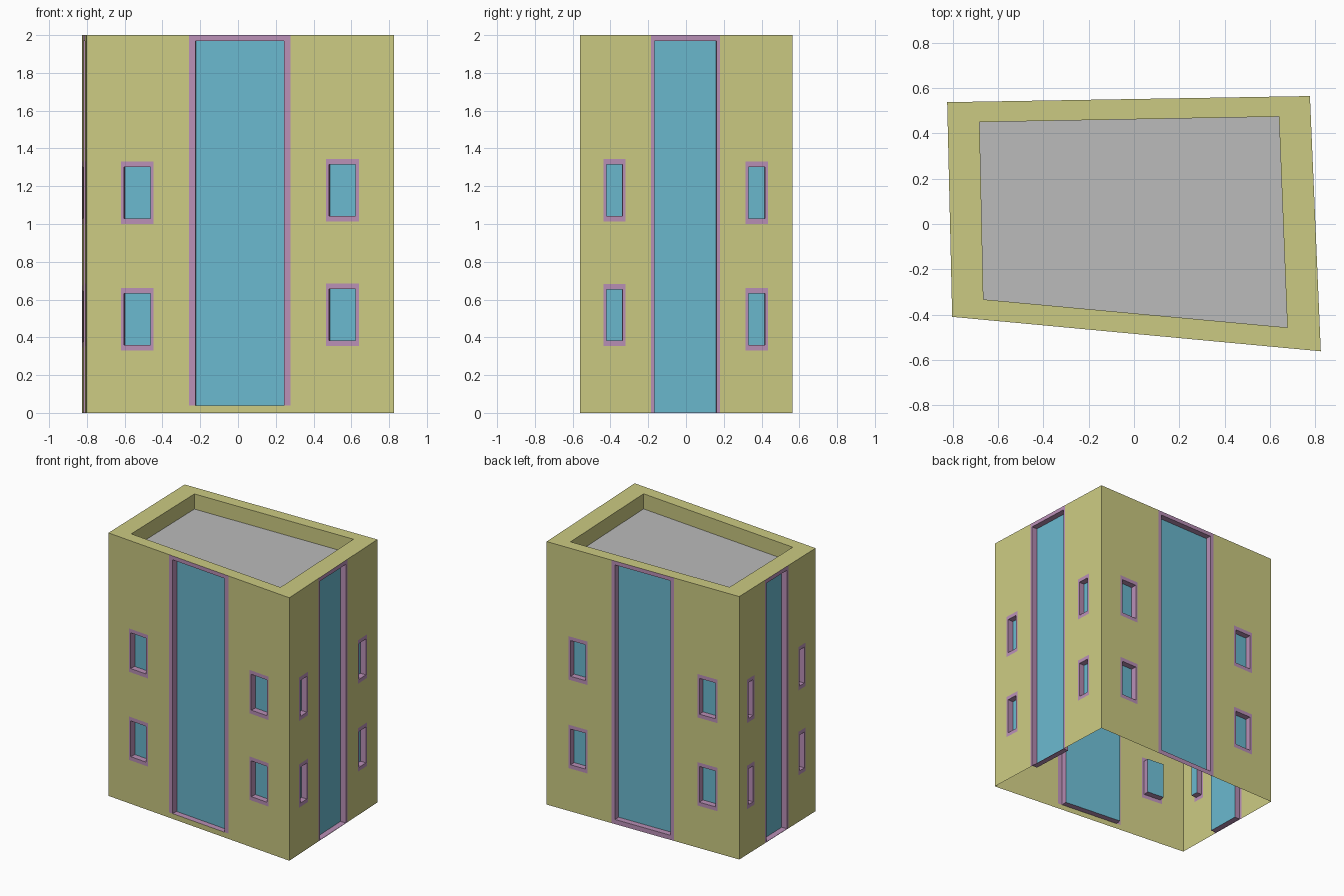
import bpy, bmesh
from mathutils import Vector

if "Cube" in bpy.data.objects:
    bpy.data.objects.remove(bpy.data.objects["Cube"])

H, ROOF_Z, DEPTH = 2.0, 1.885, 0.045


def material(name, rgb):
    m = bpy.data.materials.new(name)
    m.diffuse_color = (*rgb, 1)
    m.use_nodes = True
    m.node_tree.nodes["Principled BSDF"].inputs["Base Color"].default_value = m.diffuse_color
    return m


WALL = material("olive wall", (0.60, 0.59, 0.223))
TRIM = material("mauve trim", (0.485, 0.275, 0.468))
GLASS = material("blue glass", (0.144, 0.479, 0.617))
ROOF = material("grey roof", (0.497, 0.497, 0.497))


def make_object(name, quads, mats):
    """quads: list of (four points, material index)"""
    bm = bmesh.new()
    for pts, mi in quads:
        bm.faces.new([bm.verts.new(p) for p in pts]).material_index = mi
    bmesh.ops.remove_doubles(bm, verts=bm.verts, dist=0.0002)
    me = bpy.data.meshes.new(name)
    bm.to_mesh(me)
    bm.free()
    for m in mats:
        me.materials.append(m)
    ob = bpy.data.objects.new(name, me)
    bpy.context.collection.objects.link(ob)


def inside(r, u, z):
    return r[0] < u < r[1] and r[2] < z < r[3]


def build_wall(name, p, q, axis, openings):
    """openings: (frame rect, glass rect), each (a0, a1, z0, z1) along the axis"""
    p, q = Vector((*p, 0)), Vector((*q, 0))
    d = q - p
    inward = Vector((-d.y, d.x, 0)).normalized() * DEPTH

    def to_t(r):
        t = sorted((a - p[axis]) / d[axis] for a in r[:2])
        return (*t, *r[2:])

    def pt(t, z, push=0):
        return p + d * t + Vector((0, 0, z)) + inward * push

    frames = [to_t(f) for f, g in openings]
    glass = [to_t(g) for f, g in openings]
    us = sorted({0, 1, *(v for r in frames + glass for v in r[:2])})
    zs = sorted({0, H, *(v for r in frames + glass for v in r[2:])})
    quads = []
    # flat wall and trim cells
    for u0, u1 in zip(us, us[1:]):
        for z0, z1 in zip(zs, zs[1:]):
            c = ((u0 + u1) / 2, (z0 + z1) / 2)
            if any(inside(g, *c) for g in glass):
                continue
            mi = int(any(inside(f, *c) for f in frames))
            quads.append(([pt(u0, z0), pt(u1, z0), pt(u1, z1), pt(u0, z1)], mi))
    # recessed panes with their reveals
    for u0, u1, z0, z1 in glass:
        ring = [(u0, z0), (u1, z0), (u1, z1), (u0, z1)]
        quads.append(([pt(*c, 1) for c in ring], 2))
        for a, b in zip(ring, ring[1:] + ring[:1]):
            quads.append(([pt(*a), pt(*b), pt(*b, 1), pt(*a, 1)], 1))
    make_object(name, quads, [WALL, TRIM, GLASS])


def window(a0, a1, zc, side=0.017):
    return ((a0, a1, zc - 0.165, zc + 0.165),
            (a0 + side, a1 - side, zc - 0.136, zc + 0.136))


def band(a0, a1, frame_z, glass_z, side):
    return ((a0, a1, frame_z, H), (a0 + side, a1 - side, glass_z, H - 0.03))


# footprint corners: front left, front right, back right, back left
OUT = [(-0.803, -0.41), (0.825, -0.562), (0.777, 0.565), (-0.825, 0.538)]
INN = [(-0.665, -0.333), (0.677, -0.457), (0.64, 0.474), (-0.682, 0.45)]

# name, axis, tall band, columns of windows (start, end, two heights)
WALLS = [
    ("front_wall", 0, band(-0.26, 0.277, 0.04, 0.04, 0.034),
     [(-0.62, -0.447, 0.495, 1.165), (0.465, 0.64, 0.52, 1.178)]),
    ("right_wall", 1, band(-0.185, 0.18, 0, 0.003, 0.018),
     [(-0.437, -0.32, 0.518, 1.178), (0.315, 0.435, 0.496, 1.165)]),
    ("back_wall", 0, band(-0.282, 0.238, 0, 0.035, 0.03),
     [(-0.643, -0.476, 0.485, 1.155), (0.436, 0.595, 0.49, 1.163)]),
    ("left_wall", 1, band(-0.075, 0.217, 0, 0.003, 0.018),
     [(-0.287, -0.195, 0.52, 1.165), (0.35, 0.44, 0.51, 1.165)]),
]
for i, (name, axis, tall, columns) in enumerate(WALLS):
    wins = [window(a0, a1, z) for a0, a1, lo, hi in columns for z in (lo, hi)]
    build_wall(name, OUT[i], OUT[(i + 1) % 4], axis, [tall] + wins)

# parapet: flat rim and inner faces down to the roof
parapet = []
for i in range(4):
    j = (i + 1) % 4
    parapet.append(([(*OUT[i], H), (*OUT[j], H), (*INN[j], H), (*INN[i], H)], 0))
    parapet.append(([(*INN[i], H), (*INN[j], H), (*INN[j], ROOF_Z), (*INN[i], ROOF_Z)], 0))
make_object("parapet", parapet, [WALL])

# sunken roof
make_object("roof", [([(*c, ROOF_Z) for c in INN], 0)], [ROOF])
